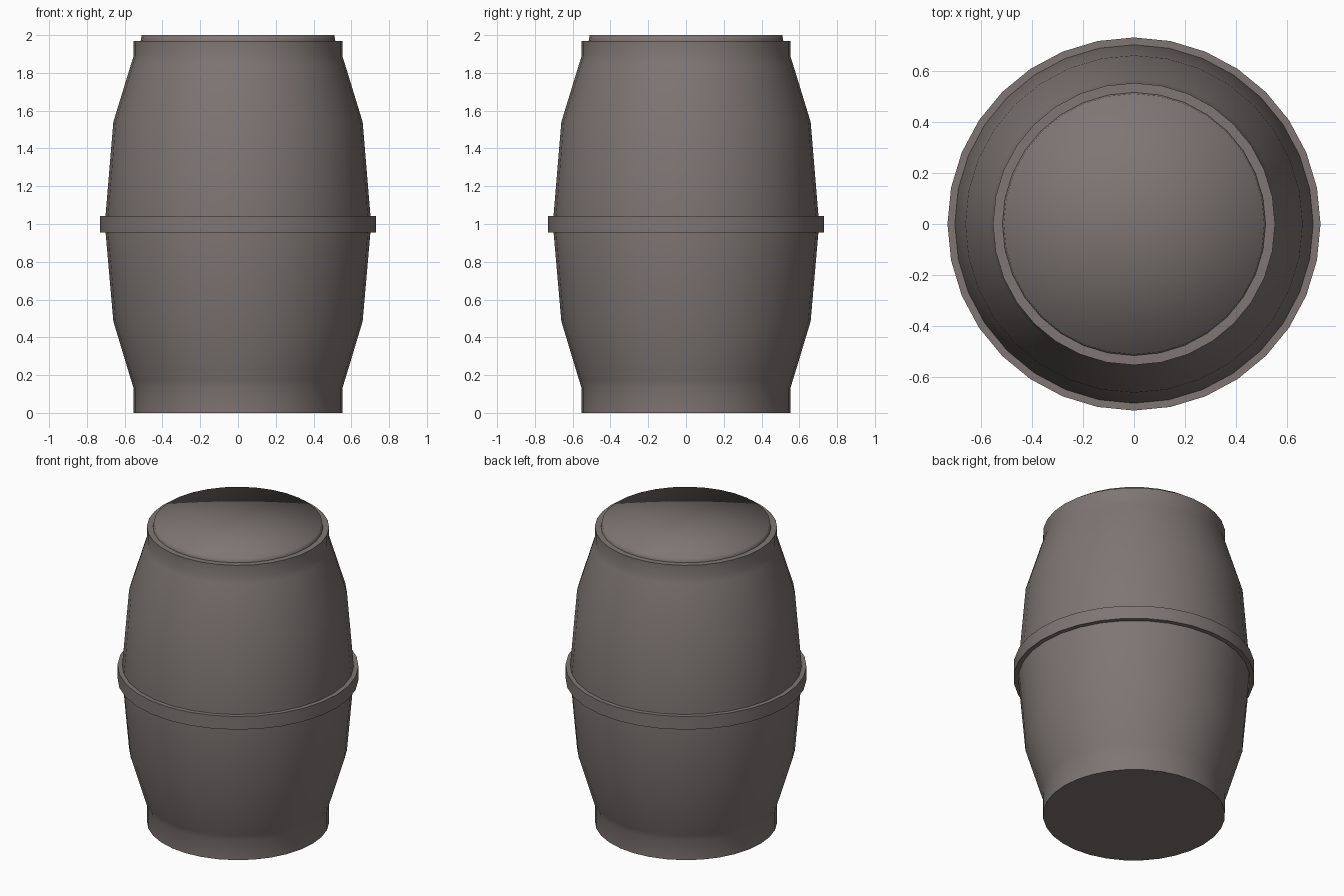
import bpy, bmesh, math

if "Cube" in bpy.data.objects:
    bpy.data.objects.remove(bpy.data.objects["Cube"])

SIDES = 32

# one flat colour for the whole barrel
mat = bpy.data.materials.new("grey_brown")
mat.diffuse_color = (0.21, 0.18, 0.172, 1.0)
mat.use_nodes = True
mat.node_tree.nodes["Principled BSDF"].inputs["Base Color"].default_value = mat.diffuse_color


def revolve(name, profile, closed=False, angle=35):
    """Lathe (radius, z) points around z; radius 0 makes a pole.
    angle=None smooths everything, including rims."""
    bm = bmesh.new()
    rings = []
    for r, z in profile:
        if r == 0:
            rings.append([bm.verts.new((0, 0, z))] * SIDES)
        else:
            rings.append([bm.verts.new((r * math.cos(2 * math.pi * i / SIDES),
                                        r * math.sin(2 * math.pi * i / SIDES), z))
                          for i in range(SIDES)])
    pairs = list(zip(rings, rings[1:]))
    if closed:
        pairs.append((rings[-1], rings[0]))
    for a, b in pairs:
        for i in range(SIDES):
            j = (i + 1) % SIDES
            corners = list(dict.fromkeys([a[i], a[j], b[j], b[i]]))
            bm.faces.new(corners)
    bmesh.ops.recalc_face_normals(bm, faces=bm.faces)
    mesh = bpy.data.meshes.new(name)
    bm.to_mesh(mesh)
    bm.free()
    mesh.materials.append(mat)
    ob = bpy.data.objects.new(name, mesh)
    bpy.context.collection.objects.link(ob)
    bpy.ops.object.select_all(action='DESELECT')
    ob.select_set(True)
    bpy.context.view_layer.objects.active = ob
    if angle is None:
        bpy.ops.object.shade_smooth()
    else:
        bpy.ops.object.shade_smooth_by_angle(angle=math.radians(angle))
    return ob


# bulging body with straight bottom and top bands, flat base and top rim
revolve("barrel_body", [
    (0, 0), (0.552, 0), (0.552, 0.13), (0.565, 0.17), (0.66, 0.485),
    (0.705, 1.0), (0.66, 1.54), (0.565, 1.85), (0.552, 1.89),
    (0.552, 1.97), (0.50, 1.97)])

# raised hoop around the middle
revolve("middle_hoop", [
    (0.69, 0.955), (0.73, 0.955), (0.73, 1.043), (0.69, 1.043)], closed=True)

# raised lid, softly shaded across its top
revolve("lid", [(0.515, 1.97), (0.51, 2.0), (0, 2.0)], angle=None)
